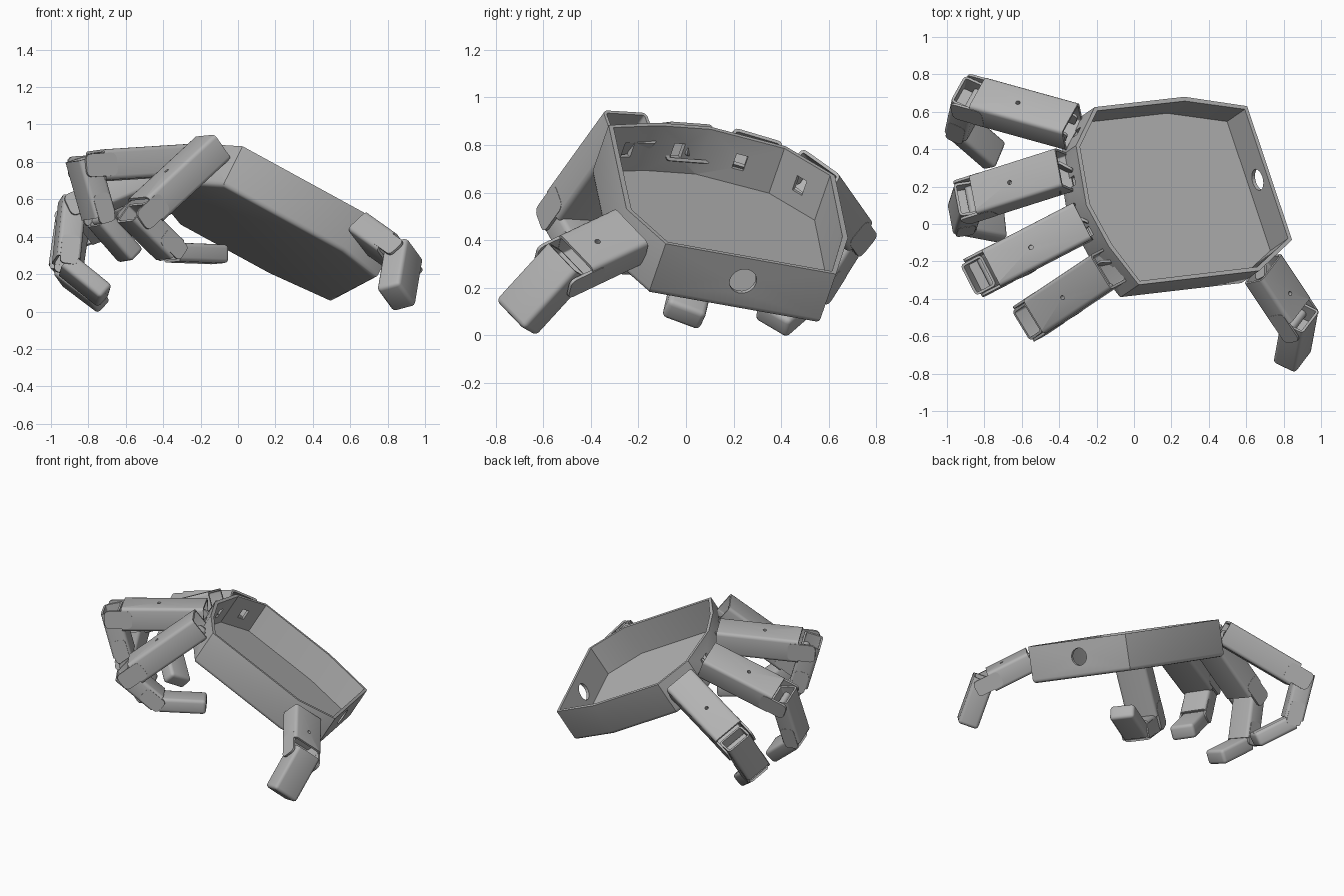
import bpy, bmesh
from mathutils import Vector, Matrix

cube = bpy.data.objects.get("Cube")
if cube:
    bpy.data.objects.remove(cube, do_unlink=True)

grey = bpy.data.materials.new("plain grey")
grey.use_nodes = True
grey.diffuse_color = (0.45, 0.45, 0.45, 1)
grey.node_tree.nodes["Principled BSDF"].inputs["Base Color"].default_value = grey.diffuse_color


def add_object(name, bm, matrix=None, helper=False):
    bmesh.ops.recalc_face_normals(bm, faces=bm.faces)
    mesh = bpy.data.meshes.new(name)
    bm.to_mesh(mesh)
    bm.free()
    mesh.materials.append(grey)
    obj = bpy.data.objects.new(name, mesh)
    bpy.context.collection.objects.link(obj)
    if matrix:
        obj.matrix_world = matrix
    if helper:
        obj.hide_render = True
        obj.hide_viewport = True
        obj.display_type = 'WIRE'
    else:
        bpy.context.view_layer.objects.active = obj
        bpy.ops.object.select_all(action='DESELECT')
        obj.select_set(True)
        bpy.ops.object.shade_smooth_by_angle(angle=0.6)
    return obj


def frame(origin, along, side):
    # local x = side, y = outward, z = along
    d = along.normalized()
    l = (side - d * side.dot(d)).normalized()
    m = Matrix((l, d.cross(l), d)).transposed().to_4x4()
    m.translation = origin
    return m


def cut(target, cutter):
    mod = target.modifiers.new("cut", 'BOOLEAN')
    mod.operation = 'DIFFERENCE'
    mod.solver = 'EXACT'
    mod.object = cutter


def box_mesh(w, h, z0, z1):
    bm = bmesh.new()
    bmesh.ops.create_cube(bm, size=1)
    for v in bm.verts:
        v.co = Vector((v.co.x * w, v.co.y * h, z0 if v.co.z < 0 else z1))
    return bm


def cylinder(name, radius, length, matrix, helper=False):
    bm = bmesh.new()
    bmesh.ops.create_cone(bm, cap_ends=True, segments=20, radius1=radius,
                          radius2=radius, depth=length)
    return add_object(name, bm, matrix, helper)


def segment(name, a, b, side, w, h, tip=False):
    """Rounded hollow link from a to b; a tip is closed at b."""
    length = (b - a).length
    bm = box_mesh(w, h, 0, length)
    edges = [e for e in bm.edges
             if abs(e.verts[0].co.z - e.verts[1].co.z) > 0.01
             or (tip and e.verts[0].co.z > 0.01)]
    bmesh.ops.bevel(bm, geom=edges, offset=0.022, segments=3, profile=0.5,
                    affect='EDGES')
    bm.normal_update()
    for sign in ((-1,) if tip else (-1, 1)):
        end = max(bm.faces, key=lambda f: f.normal.z * sign + f.calc_area())
        bmesh.ops.inset_individual(bm, faces=[end], thickness=0.014)
        new = bmesh.ops.extrude_discrete_faces(bm, faces=[end])["faces"]
        bmesh.ops.translate(bm, verts=new[0].verts, vec=(0, 0, -sign * 0.1))
    return add_object(name, bm, frame(a, b - a, side))


def cheeks(name, a, b, side, gap, h):
    # pair of thin hinge plates either side of a joint
    for s, tag in ((-1, "inner"), (1, "outer")):
        bm = box_mesh(0.014, h, 0, (b - a).length)
        ends = [e for e in bm.edges if abs(e.verts[0].co.x - e.verts[1].co.x) > 0.01]
        bmesh.ops.bevel(bm, geom=ends, offset=min(h, (b - a).length) * 0.25,
                        segments=3, profile=0.5, affect='EDGES')
        m = frame(a, b - a, side)
        add_object(name + "_" + tag, bm, m @ Matrix.Translation((s * gap / 2, 0, 0)))


# Palm tray on a sloping plane
normal = Vector((0.506, 0.348, 1)).normalized()
depth, wall = 0.246, 0.024
rim = [Vector((x, y, 0.783 - 0.506 * x - 0.348 * y)) for x, y in (
    (0.025, -0.325), (0.67, -0.25), (0.845, -0.085), (0.605, 0.63),
    (0.27, 0.68), (-0.21, 0.625), (-0.31, 0.42), (-0.255, 0.10), (-0.135, -0.12))]
bm = bmesh.new()
top = bm.faces.new([bm.verts.new(p) for p in rim])
lower = bmesh.ops.extrude_face_region(bm, geom=[top])["geom"]
base_verts = [g for g in lower if isinstance(g, bmesh.types.BMVert)]
base_face = [g for g in lower if isinstance(g, bmesh.types.BMFace)][0]
bmesh.ops.translate(bm, verts=base_verts, vec=-normal * depth)
if not top.is_valid or top not in bm.faces[:]:
    top = bm.faces.new([v for v in bm.verts if v not in base_verts])
bmesh.ops.recalc_face_normals(bm, faces=bm.faces)
bmesh.ops.inset_individual(bm, faces=[top], thickness=wall)
floor = bmesh.ops.extrude_discrete_faces(bm, faces=[top])["faces"][0]
bmesh.ops.translate(bm, verts=floor.verts, vec=-normal * (depth - 0.026))
bmesh.ops.bevel(bm, geom=list(base_face.edges), offset=0.025, segments=3,
                profile=0.5, affect='EDGES')
palm = add_object("palm_tray", bm)

# Round cable hole in the wrist wall
wrist = rim[3] - rim[2]
middle = (rim[2] + rim[3]) / 2 - normal * 0.11
hole = cylinder("wrist_hole_cutter", 0.058, 0.2,
                frame(middle, wrist.cross(normal), normal), True)
cut(palm, hole)

# Each digit: wall edge index, width of first link, joints from knuckle to tip
fingers = {
    "index": (8, 0.215, (-0.135, -0.235, 0.875), (-0.54, -0.505, 0.50),
              (-0.35, -0.40, 0.315), (-0.09, -0.235, 0.305)),
    "middle": (7, 0.22, (-0.27, 0.015, 0.81), (-0.82, -0.27, 0.775),
               (-0.74, -0.25, 0.49), (-0.57, -0.18, 0.295)),
    "ring": (6, 0.22, (-0.37, 0.29, 0.77), (-0.89, 0.125, 0.55),
             (-0.92, 0.03, 0.25), (-0.71, -0.01, 0.08)),
    "little": (5, 0.22, (-0.33, 0.52, 0.665), (-0.89, 0.675, 0.445),
               (-0.925, 0.52, 0.20), (-0.74, 0.36, 0.06)),
    "thumb": (1, 0.235, (0.69, -0.24, 0.415), (0.88, -0.525, 0.28),
              (0.845, -0.715, 0.072)),
}
heights = (0.165, 0.13, 0.10)

for name, (edge, width, *points) in fingers.items():
    pts = [Vector(p) for p in points]
    first = (pts[1] - pts[0]).normalized()
    side = (pts[2] - pts[1]).cross(first).normalized()
    is_thumb = name == "thumb"
    widths = (width, 0.185, 0.17)

    # Mounting slot in the palm wall and bracket to the finger
    a, b = rim[edge], rim[(edge + 1) % len(rim)]
    outward = (b - a).cross(normal).normalized()
    anchor = (a + b) / 2 - normal * 0.115
    if not is_thumb:
        slot = add_object(name + "_slot_cutter", box_mesh(0.05, 0.07, -0.06, 0.04),
                          frame(anchor, outward, b - a), True)
        cut(palm, slot)
    cheeks(name + "_mount", anchor + outward * 0.03, pts[0] + first * 0.08,
           side, 0.13, 0.08)

    # Links, shortened where the next link folds under
    last = len(pts) - 2
    for i in range(last + 1):
        p, q = pts[i], pts[i + 1]
        d = (q - p).normalized()
        w, h = widths[i], heights[i]
        if is_thumb:
            h = 0.14
            w = width if i == 0 else 0.195
        stop = q if i == last else q - d * (0.07 if i == 0 else 0.02)
        start = p - d * 0.045 if i == 1 else p
        link = segment(f"{name}_link_{i + 1}", start, stop, side, w, h, i == last)
        if i == 0:
            # Pin hole through the upper skin
            m = frame(p + d * (q - p).length * 0.5, d, side)
            up = m.to_3x3() @ Vector((0, 1, 0))
            if up.dot(pts[2] - q) > 0:
                up = -up
            pin = cylinder(name + "_pin_cutter", 0.012, 0.06,
                           frame(m.translation + up * h / 2, up, side), True)
            cut(link, pin)
        if i < last:
            reach = 0.045 if i == 0 else 0.02
            cheeks(f"{name}_hinge_{i + 1}", q - d * 0.14, q + d * reach, side,
                   w - 0.011, h * 0.75)
            nxt = (pts[i + 2] - q).normalized()
            axle = frame(q - d * 0.03 + nxt * 0.04, side, d)
            cylinder(f"{name}_axle_{i + 1}", 0.025, w - 0.03, axle)
